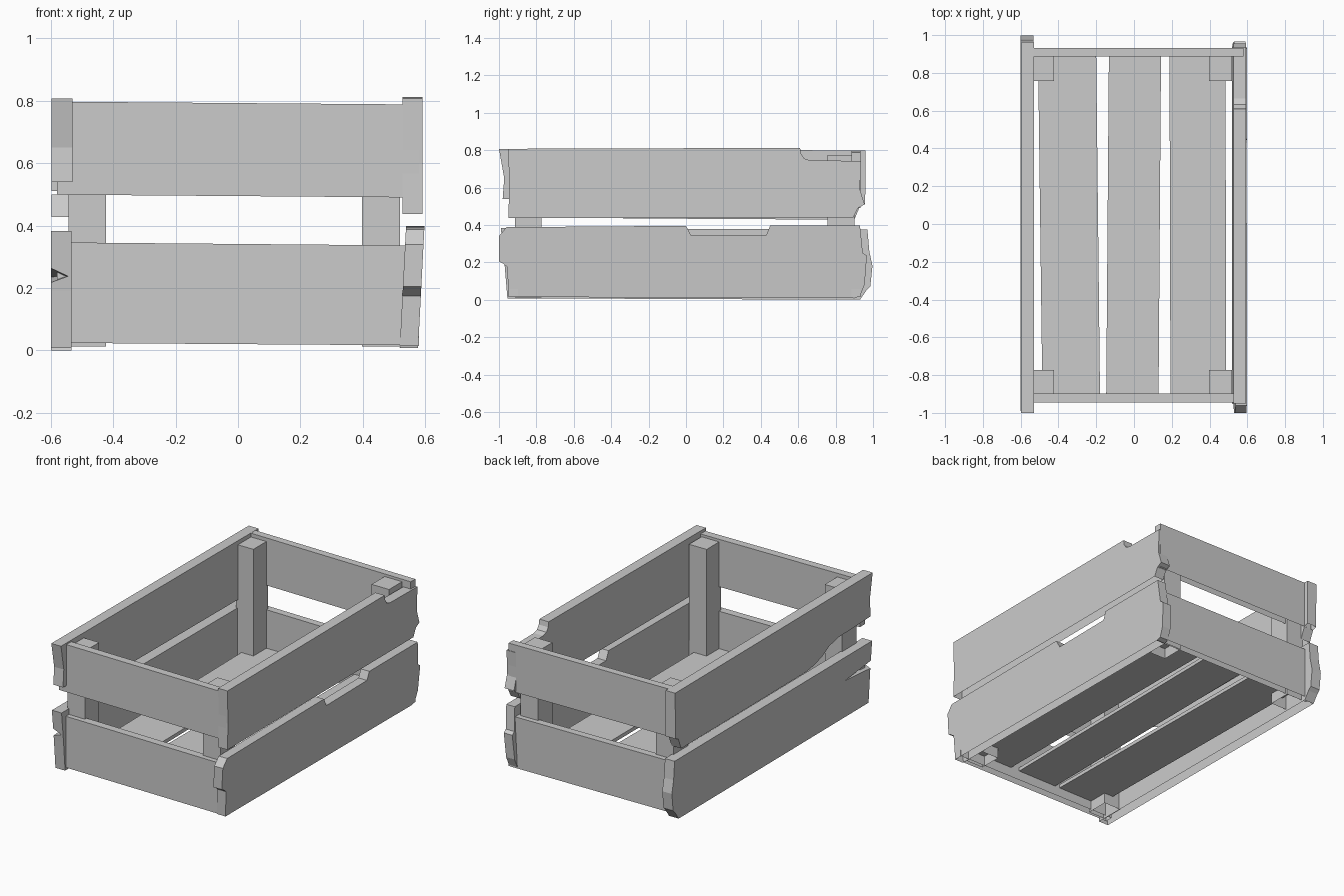
import bpy, bmesh

if "Cube" in bpy.data.objects:
    bpy.data.objects.remove(bpy.data.objects["Cube"])


def prism(name, outline, to_a, to_b, open_below=None):
    """Solid between two placements of one 2D outline.
    Underside faces longer than open_below are left out (hollow boards)."""
    bm = bmesh.new()
    a = [bm.verts.new(to_a(u, v)) for u, v in outline]
    b = [bm.verts.new(to_b(u, v)) for u, v in outline]
    n = len(outline)
    bm.faces.new(a)
    bm.faces.new(b[::-1])
    for i in range(n):
        j = (i + 1) % n
        bm.faces.new((a[j], a[i], b[i], b[j]))
    bmesh.ops.recalc_face_normals(bm, faces=bm.faces)
    if open_below is not None:
        under = [f for f in bm.faces if f.normal.z < -0.6
                 and max(e.calc_length() for e in f.edges) > open_below]
        bmesh.ops.delete(bm, geom=under, context='FACES_ONLY')
    mesh = bpy.data.meshes.new(name)
    bm.to_mesh(mesh)
    bm.free()
    ob = bpy.data.objects.new(name, mesh)
    bpy.context.collection.objects.link(ob)
    return ob


def side_plank(name, outline, x0, x1, lean=0.0, open_below=0.2):
    """Outline in (y, z), thickness along x, optionally leaning with height."""
    return prism(name, outline,
                 lambda y, z: (x0 + lean * z, y, z),
                 lambda y, z: (x1 + lean * z, y, z), open_below)


def end_plank(name, outline, y0, y1):
    """Outline in (x, z), thickness along y."""
    return prism(name, outline, lambda x, z: (x, y0, z), lambda x, z: (x, y1, z), 0.2)


def flat_board(name, outline, z0, z1, open_below=None):
    """Outline in (x, y), thickness along z."""
    return prism(name, outline, lambda x, y: (x, y, z0), lambda x, y: (x, y, z1),
                 open_below)


# Right side planks: broken ends, rounded bite at the back, hand notch below
side_plank("right_upper_plank", [
    (-0.95, 0.807), (0.61, 0.812), (0.615, 0.78), (0.632, 0.755), (0.665, 0.745),
    (0.935, 0.742), (0.93, 0.59), (0.955, 0.51), (0.92, 0.49), (0.895, 0.44),
    (-0.95, 0.437), (-0.945, 0.6)], 0.527, 0.592)
side_plank("right_lower_plank", [
    (-0.96, 0.388), (0.0, 0.395), (0.028, 0.343), (0.43, 0.347), (0.45, 0.397),
    (0.93, 0.398), (0.945, 0.25), (0.967, 0.235), (0.955, 0.08), (0.93, 0.02),
    (0.9, 0.008), (-0.95, 0.015), (-0.955, 0.175), (-0.98, 0.195), (-1.0, 0.205),
    (-1.0, 0.34)], 0.518, 0.577, 0.052)

# Left side planks: curved break under the upper one, splintered lower one
side_plank("left_upper_plank", [
    (-1.0, 0.807), (0.96, 0.798), (0.958, 0.51), (0.93, 0.5), (0.9, 0.428),
    (-0.33, 0.435), (-0.42, 0.447), (-0.5, 0.472), (-0.57, 0.51), (-0.66, 0.53),
    (-0.98, 0.54), (-0.972, 0.65)], -0.597, -0.53, 0.0, 0.0)
left_lower = side_plank("left_lower_plank", [
    (-0.99, 0.383), (0.97, 0.375), (0.98, 0.26), (0.997, 0.18), (0.985, 0.07),
    (0.965, 0.05), (0.93, 0.0), (-0.955, 0.008), (-0.97, 0.19)],
    -0.6, -0.533, 0.0, 5.0)

# Splinter cutter: a long wedge taken out of the front outer edge
bm = bmesh.new()
for co in [(-0.625, -1.02, 0.28), (-0.625, -1.02, 0.205),
           (-0.535, -1.02, 0.238), (-0.61, -0.68, 0.235)]:
    bm.verts.new(co)
bmesh.ops.convex_hull(bm, input=bm.verts)
bmesh.ops.recalc_face_normals(bm, faces=bm.faces)
mesh = bpy.data.meshes.new("splinter_cutter")
bm.to_mesh(mesh)
bm.free()
cutter = bpy.data.objects.new("splinter_cutter", mesh)
bpy.context.collection.objects.link(cutter)
cutter.hide_render = True
mod = left_lower.modifiers.new("splinter", 'BOOLEAN')
mod.operation, mod.solver, mod.object = 'DIFFERENCE', 'EXACT', cutter
bpy.context.view_layer.update()
baked = bpy.data.meshes.new_from_object(
    left_lower.evaluated_get(bpy.context.evaluated_depsgraph_get()))
left_lower.modifiers.clear()
left_lower.data = baked
bpy.data.objects.remove(cutter)

# Open the underside of the splintered plank after the cut
bm = bmesh.new()
bm.from_mesh(baked)
under = [f for f in bm.faces
         if f.normal.z < -0.6 and f.calc_center_median().z < 0.05]
bmesh.ops.delete(bm, geom=under, context='FACES_ONLY')
bm.to_mesh(baked)
bm.free()

# End planks, two at each end, running between the side planks
for label, y0, y1 in (("front", -0.946, -0.897), ("back", 0.886, 0.932)):
    end_plank(label + "_upper_plank",
              [(-0.58, 0.797), (0.58, 0.788), (0.58, 0.49), (-0.58, 0.499)], y0, y1)
    end_plank(label + "_lower_plank",
              [(-0.58, 0.346), (0.58, 0.336), (0.58, 0.016), (-0.58, 0.024)], y0, y1)

# Corner posts, hollow from below
for x_label, x0, x1 in (("left", -0.543, -0.423), ("right", 0.398, 0.52)):
    for y_label, y0, y1 in (("front", -0.915, -0.773), ("back", 0.757, 0.9)):
        flat_board(f"{y_label}_{x_label}_post",
                   [(x0, y0), (x1, y0), (x1, y1), (x0, y1)], 0.013, 0.773, 0.1)

# Floor slats, slightly out of parallel: x edges at the front, then at the back
for label, f0, f1, b0, b1 in (("left", -0.485, -0.18, -0.508, -0.2),
                              ("middle", -0.147, 0.13, -0.133, 0.143),
                              ("right", 0.193, 0.487, 0.188, 0.485)):
    flat_board(label + "_floor_slat",
               [(f0, -0.9), (f1, -0.9), (b1, 0.892), (b0, 0.892)], 0.08, 0.103)
